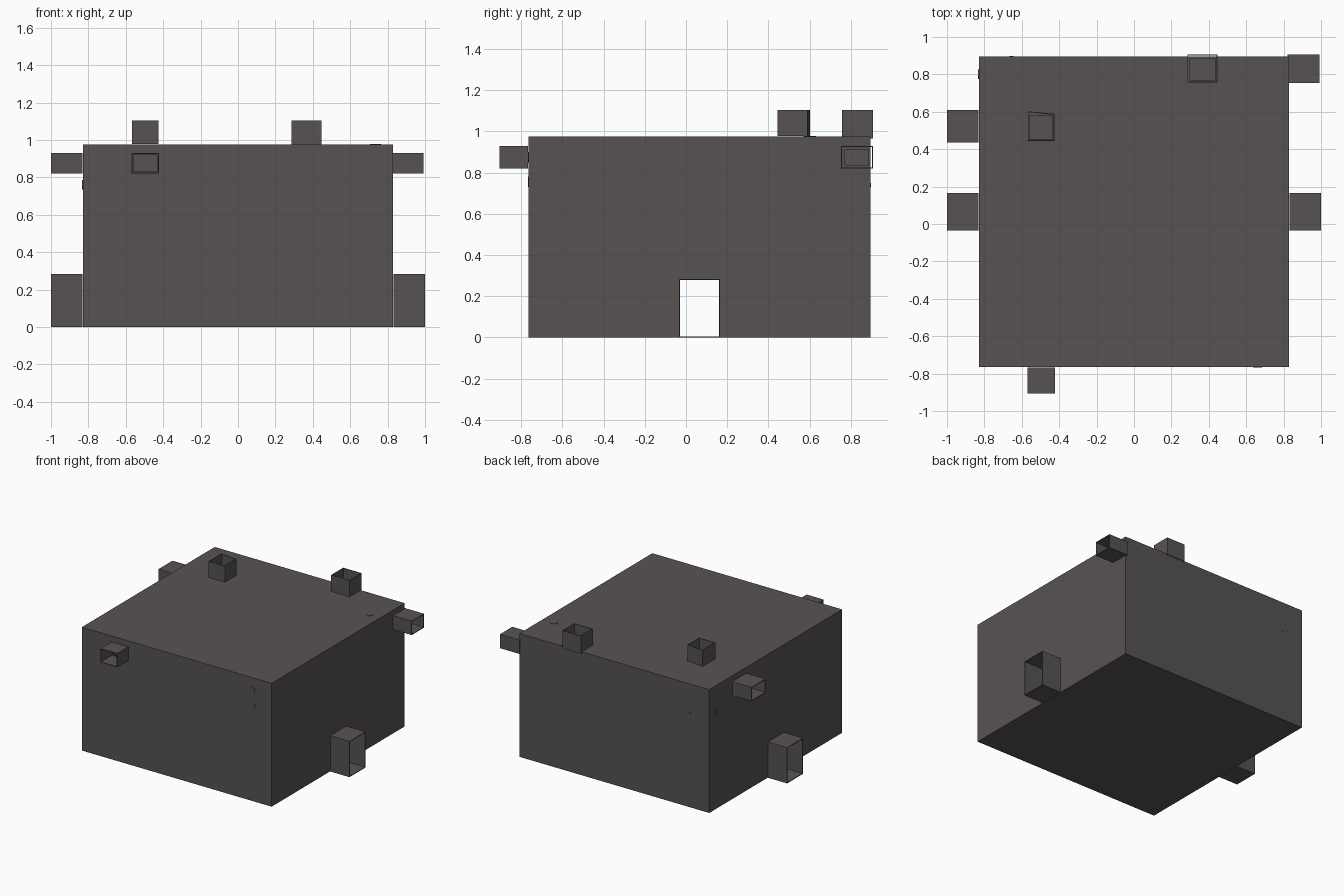
import bpy, bmesh
from mathutils import Vector, Matrix

if "Cube" in bpy.data.objects:
    bpy.data.objects.remove(bpy.data.objects["Cube"])

grey = bpy.data.materials.new("dark_warm_grey")
grey.diffuse_color = (0.095, 0.086, 0.085, 1)
grey.use_nodes = True
grey.node_tree.nodes["Principled BSDF"].inputs["Base Color"].default_value = grey.diffuse_color
WALL = 0.005


def finish(name, bm):
    bmesh.ops.recalc_face_normals(bm, faces=bm.faces)
    me = bpy.data.meshes.new(name)
    bm.to_mesh(me)
    bm.free()
    me.materials.append(grey)
    ob = bpy.data.objects.new(name, me)
    bpy.context.collection.objects.link(ob)
    return ob


def box(name, lo, hi):
    bm = bmesh.new()
    bmesh.ops.create_cube(bm, size=1)
    for v in bm.verts:
        v.co = Vector([lo[i] + (v.co[i] + 0.5) * (hi[i] - lo[i]) for i in range(3)])
    return finish(name, bm)


def cut(target, cutter):
    m = target.modifiers.new("cut", 'BOOLEAN')
    m.operation = 'DIFFERENCE'
    m.solver = 'EXACT'
    m.object = cutter
    bpy.context.view_layer.objects.active = target
    bpy.ops.object.modifier_apply(modifier=m.name)
    bpy.data.objects.remove(cutter)


def tube(name, lo, hi, axis, skew=0):
    """Open rectangular duct along one axis, with thin walls."""
    bm = bmesh.new()
    u, w = [i for i in range(3) if i != axis]
    rings = []
    for inset in (0, WALL):
        for end in (lo[axis], hi[axis]):
            ring = []
            for a, b in ((0, 0), (1, 0), (1, 1), (0, 1)):
                p = [0, 0, 0]
                p[axis] = end
                p[u] = hi[u] - inset if a else lo[u] + inset
                p[w] = hi[w] - inset if b else lo[w] + inset
                if a and b:
                    p[w] -= skew
                ring.append(bm.verts.new(p))
            rings.append(ring)
    o0, o1, i0, i1 = rings
    for p, q in ((o0, o1), (i0, i1), (o0, i0), (o1, i1)):
        for k in range(4):
            j = (k + 1) % 4
            bm.faces.new((p[k], p[j], q[j], q[k]))
    return finish(name, bm)


# hollow room
room_lo, room_hi = (-0.83, -0.765, 0), (0.83, 0.895, 0.975)
room = box("room_shell", room_lo, room_hi)
cut(room, box("inner_space", [c + WALL for c in room_lo], [c - WALL for c in room_hi]))

# ducts: name, low corner, high corner, axis, hole inset, corner skew
ducts = [
    ("left_doorway", (-1, -0.035, 0), (-0.832, 0.165, 0.283), 0, WALL, 0),
    ("right_doorway", (0.832, -0.035, 0), (1, 0.165, 0.283), 0, WALL, 0),
    ("left_vent", (-1, 0.435, 0.82), (-0.832, 0.61, 0.93), 0, 0.012, 0),
    ("right_vent", (0.82, 0.753, 0.82), (0.992, 0.907, 0.93), 0, 0.018, 0),
    ("front_vent", (-0.57, -0.905, 0.82), (-0.422, -0.767, 0.93), 1, 0.01, 0),
    ("roof_vent_left", (-0.568, 0.443, 0.977), (-0.425, 0.603, 1.105), 2, 0.01, 0.014),
    ("roof_vent_back", (0.285, 0.757, 0.965), (0.447, 0.907, 1.105), 2, 0.014, 0),
]
for name, lo, hi, axis, inset, skew in ducts:
    tube(name, lo, hi, axis, skew)
    # opening through the room wall behind the duct
    clo = [c + inset for c in lo]
    chi = [c - inset for c in hi]
    if skew:
        chi[1] -= skew
    mid = (lo[axis] + hi[axis]) / 2
    wall = room_lo[axis] if mid < 0 else room_hi[axis]
    clo[axis], chi[axis] = wall - 0.03, wall + 0.03
    for i in range(2):
        if i != axis:
            chi[i] = min(chi[i], room_hi[i] - 2 * WALL)
    cut(room, box("opening_cutter", clo, chi))

# small flat fittings on the walls and roof
fittings = [
    ("roof_fitting", (0.735, 0.60, 0.975), (0, 0, 1), 0.03),
    ("front_fitting_upper", (0.66, -0.765, 0.875), (0, -1, 0), 0.025),
    ("front_fitting_lower", (0.66, -0.765, 0.755), (0, -1, 0), 0.025),
    ("left_fitting", (-0.83, 0.80, 0.76), (-1, 0, 0), 0.025),
    ("back_fitting", (-0.655, 0.895, 0.74), (0, 1, 0), 0.01),
]
for name, pos, normal, r in fittings:
    bm = bmesh.new()
    rot = Vector(normal).to_track_quat('Z', 'Y').to_matrix().to_4x4()
    bmesh.ops.create_cone(bm, cap_ends=True, segments=12, radius1=r, radius2=r,
                          depth=0.006, matrix=Matrix.Translation(pos) @ rot)
    finish(name, bm)
